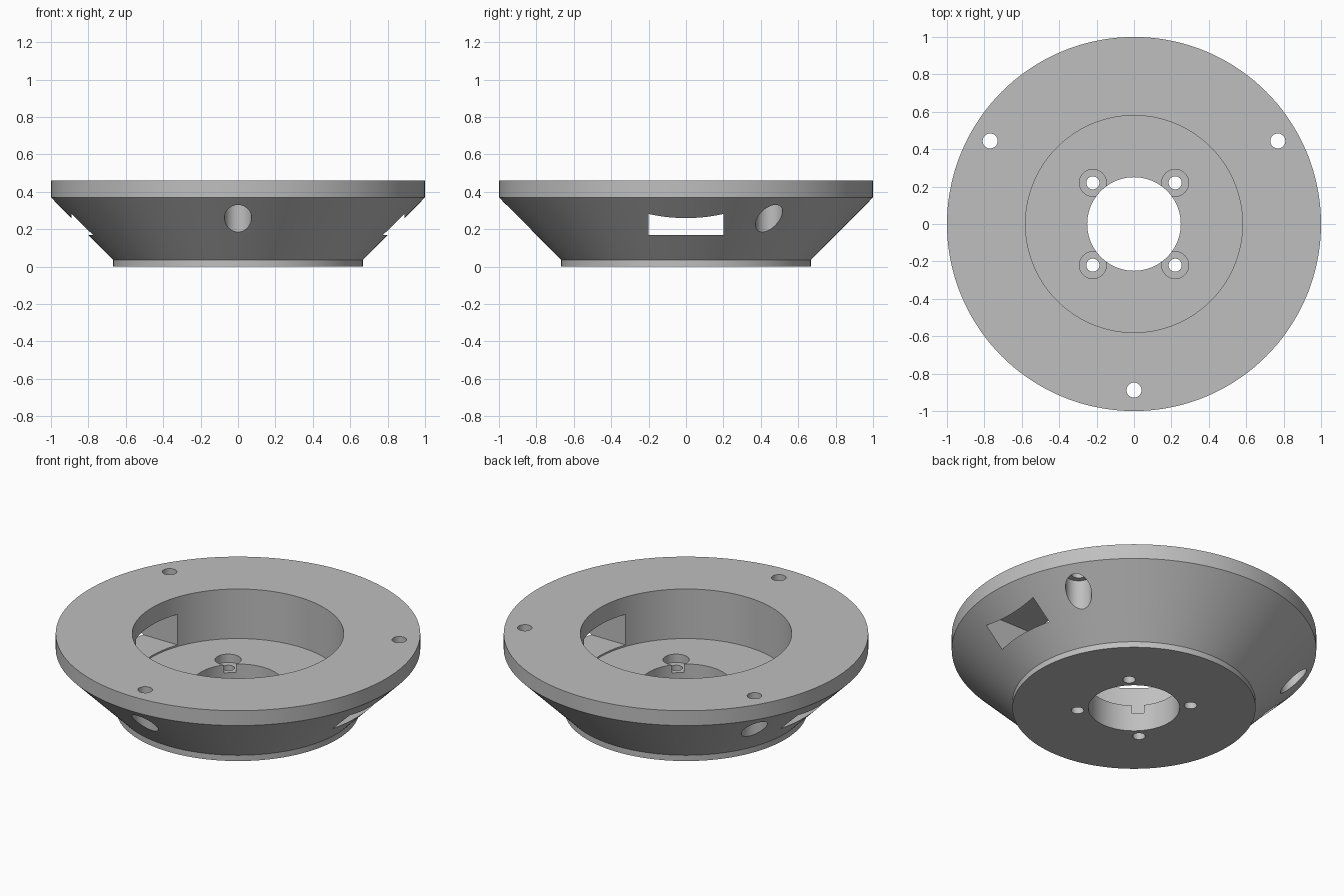
import bpy, bmesh, math
from mathutils import Matrix, Vector

cube = bpy.data.objects.get("Cube")
if cube:
    bpy.data.objects.remove(cube, do_unlink=True)

# Single plain grey
grey = bpy.data.materials.new("plain grey")
grey.use_nodes = True
grey.diffuse_color = (0.52, 0.52, 0.52, 1)
grey.node_tree.nodes["Principled BSDF"].inputs["Base Color"].default_value = grey.diffuse_color


def add_object(name, bm):
    bmesh.ops.recalc_face_normals(bm, faces=bm.faces)
    mesh = bpy.data.meshes.new(name)
    bm.to_mesh(mesh)
    bm.free()
    mesh.materials.append(grey)
    obj = bpy.data.objects.new(name, mesh)
    bpy.context.collection.objects.link(obj)
    return obj


def lathe(name, profile, steps, closed=False, centre=(0, 0)):
    """Turn an (r, z) profile around a vertical axis."""
    bm = bmesh.new()
    verts = [bm.verts.new((r, 0, z)) for r, z in profile]
    edges = [bm.edges.new(pair) for pair in zip(verts, verts[1:])]
    if closed:
        edges.append(bm.edges.new((verts[-1], verts[0])))
    bmesh.ops.spin(bm, geom=verts + edges, axis=(0, 0, 1), cent=(0, 0, 0),
                   angle=math.tau, steps=steps)
    bmesh.ops.remove_doubles(bm, verts=bm.verts, dist=1e-5)
    bmesh.ops.translate(bm, verts=bm.verts, vec=(*centre, 0))
    return add_object(name, bm)


def box(name, low, high):
    low, high = Vector(low), Vector(high)
    bm = bmesh.new()
    bmesh.ops.create_cube(bm, size=1, matrix=Matrix.Translation((low + high) / 2)
                          @ Matrix.Diagonal((*(high - low), 1)))
    return add_object(name, bm)


# Conical flange with a wide recess and a central bore
FLOOR = 0.16
body = lathe("conical_flange", [
    (0.25, 0), (0.667, 0), (0.667, 0.035), (1, 0.37), (1, 0.46),
    (0.58, 0.46), (0.58, FLOOR), (0.25, FLOOR)], 144, closed=True)

cutters = []

# Counterbored mounting holes in the recess floor
for sx in (-1, 1):
    for sy in (-1, 1):
        cutters.append(lathe("floor_hole_cutter", [
            (0, -0.1), (0.035, -0.1), (0.035, 0.11), (0.072, 0.11),
            (0.072, 0.25), (0, 0.25)], 40, centre=(0.22 * sx, 0.22 * sy)))

# Rim holes with screw pockets opening through the cone
for degrees in (30, 150, 270):
    a = math.radians(degrees)
    cutters.append(lathe("rim_hole_cutter", [
        (0, 0.1), (0.072, 0.1), (0.072, 0.365), (0.04, 0.365),
        (0.04, 0.6), (0, 0.6)], 40,
        centre=(0.888 * math.cos(a), 0.888 * math.sin(a))))

# Side windows, cut outward from the recess
for side in (-1, 1):
    x = sorted((0.45 * side, 0.89 * side))
    cutters.append(box("window_cutter", (x[0], -0.2, 0.17), (x[1], 0.2, 0.355)))

for cutter in cutters:
    cutter.hide_render = True
    cut = body.modifiers.new("cut", "BOOLEAN")
    cut.operation = "DIFFERENCE"
    cut.solver = "EXACT"
    cut.object = cutter

# Apply the cuts and discard the cutters
bpy.context.view_layer.update()
graph = bpy.context.evaluated_depsgraph_get()
result = bpy.data.meshes.new_from_object(body.evaluated_get(graph))
body.modifiers.clear()
body.data = result
body.data.materials.clear()
body.data.materials.append(grey)
for cutter in cutters:
    bpy.data.objects.remove(cutter, do_unlink=True)

for obj in bpy.context.selected_objects:
    obj.select_set(False)
body.select_set(True)
bpy.context.view_layer.objects.active = body
bpy.ops.object.shade_smooth_by_angle(angle=math.radians(25))
